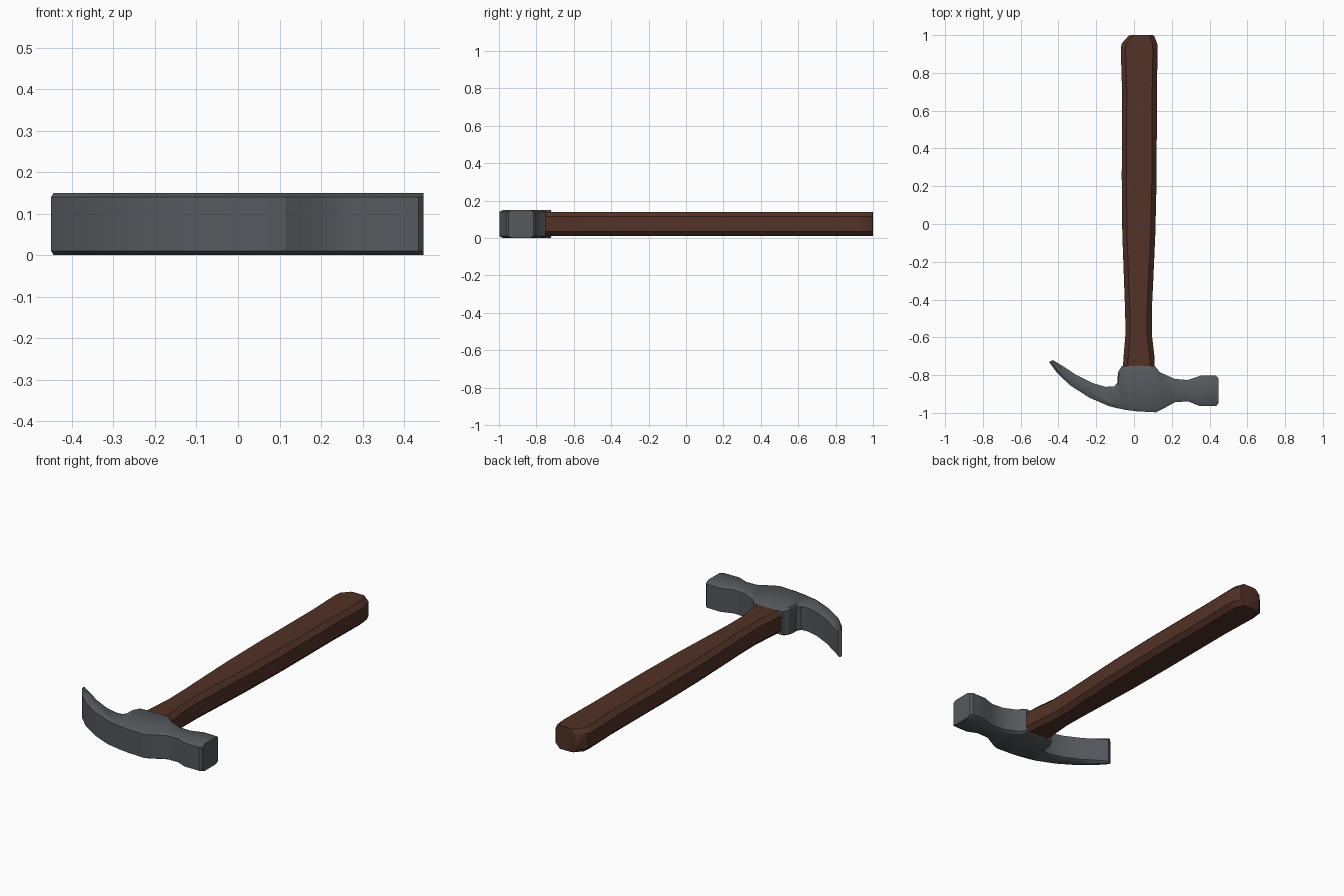
import bpy, bmesh
from mathutils import Vector

if "Cube" in bpy.data.objects:
    bpy.data.objects.remove(bpy.data.objects["Cube"])


def material(name, color):
    m = bpy.data.materials.new(name)
    m.diffuse_color = color
    m.use_nodes = True
    m.node_tree.nodes["Principled BSDF"].inputs["Base Color"].default_value = m.diffuse_color
    return m


def loft(name, sections, z0, z1, inset, drop, mat):
    """Skin chamfered rectangles, each spanning two outline points a-b and z0-z1."""
    bm = bmesh.new()
    rings = []
    for ax, ay, bx, by in sections:
        a, b = Vector((ax, ay, 0)), Vector((bx, by, 0))
        d = b - a
        c = d.normalized() * min(inset, d.length * 0.3)
        lo, hi = Vector((0, 0, z0)), Vector((0, 0, z1))
        k = Vector((0, 0, drop))
        pts = [a + c + lo, b - c + lo, b + lo + k, b + hi - k,
               b - c + hi, a + c + hi, a + hi - k, a + lo + k]
        rings.append([bm.verts.new(p) for p in pts])
    for r, s in zip(rings, rings[1:]):
        for i in range(8):
            j = (i + 1) % 8
            bm.faces.new((r[i], r[j], s[j], s[i]))
    bm.faces.new(rings[0])
    bm.faces.new(rings[-1])
    bmesh.ops.recalc_face_normals(bm, faces=bm.faces)
    me = bpy.data.meshes.new(name)
    bm.to_mesh(me)
    bm.free()
    ob = bpy.data.objects.new(name, me)
    bpy.context.collection.objects.link(ob)
    me.materials.append(mat)
    bpy.ops.object.select_all(action='DESELECT')
    ob.select_set(True)
    bpy.context.view_layer.objects.active = ob
    bpy.ops.object.shade_smooth_by_angle(angle=0.5)
    return ob


wood = material("wood", (0.085, 0.032, 0.02, 1))
steel = material("steel", (0.09, 0.1, 0.11, 1))

# Handle: left and right edge at stations from the head to the butt
stations = [(-0.06, 0.11, -0.78), (-0.055, 0.108, -0.7), (-0.045, 0.094, -0.58),
            (-0.047, 0.094, -0.46), (-0.053, 0.102, -0.3), (-0.062, 0.113, -0.05),
            (-0.065, 0.12, 0.25), (-0.063, 0.121, 0.7), (-0.07, 0.125, 0.92),
            (-0.066, 0.123, 0.955)]
handle = loft("handle", [(l, y, r, y) for l, r, y in stations]
              + [(-0.03, 0.995, 0.107, 0.995), (-0.02, 1.0, 0.1, 1.0)],
              0.01, 0.14, 0.025, 0.025, wood)

# Head: outer and inner outline points from claw tip, past the collar, to the striking face
head = loft("hammer_head", [
    (-0.45, -0.73, -0.43, -0.72),
    (-0.41, -0.785, -0.385, -0.747),
    (-0.34, -0.853, -0.31, -0.797),
    (-0.235, -0.92, -0.22, -0.842),
    (-0.13, -0.965, -0.15, -0.862),
    (-0.08, -0.977, -0.105, -0.86),
    (-0.06, -0.98, -0.088, -0.84),
    (-0.05, -0.983, -0.085, -0.785),
    (-0.03, -0.986, -0.065, -0.753),
    (0.02, -0.992, 0.02, -0.75),
    (0.115, -0.997, 0.11, -0.752),
    (0.15, -0.98, 0.137, -0.785),
    (0.22, -0.942, 0.215, -0.82),
    (0.29, -0.94, 0.285, -0.826),
    (0.345, -0.963, 0.355, -0.802),
    (0.435, -0.963, 0.435, -0.803),
    (0.447, -0.95, 0.447, -0.815)],
    0.0, 0.15, 0.02, 0.01, steel)
